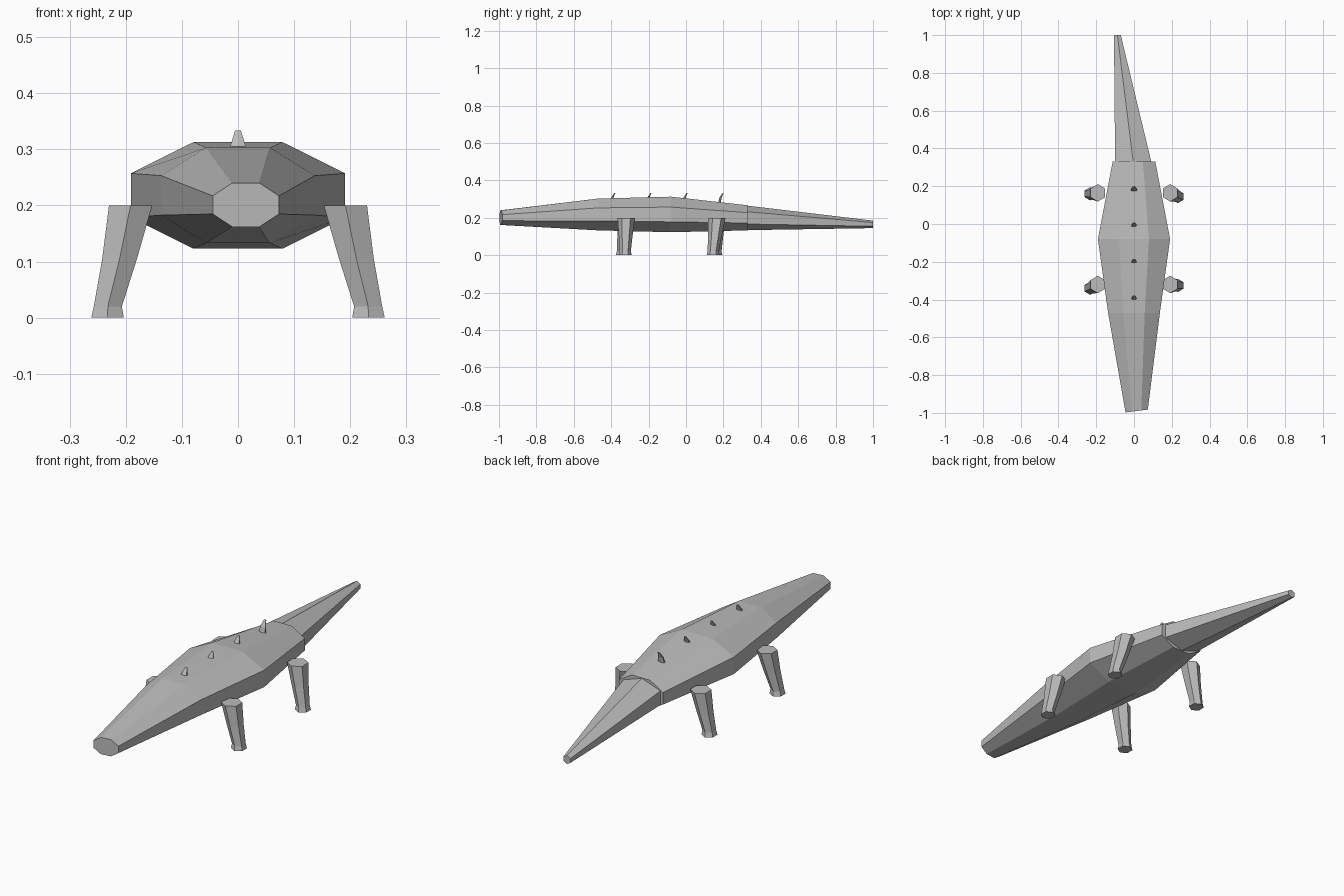
import bpy, bmesh, math
from mathutils import Vector

cube = bpy.data.objects.get("Cube")
if cube:
    bpy.data.objects.remove(cube, do_unlink=True)

mat = bpy.data.materials.new("plain grey")
mat.use_nodes = True
grey = (0.5, 0.5, 0.5, 1)
mat.diffuse_color = grey
mat.node_tree.nodes["Principled BSDF"].inputs["Base Color"].default_value = grey


def loft(name, rings, sides, start, axis, skew=0.0):
    """Skin n-sided rings (centre, half width, half depth) along the axis.
    skew slants the first ring sideways."""
    angles = [math.radians(start) + math.tau * i / sides for i in range(sides)]
    max_u = max(abs(math.cos(a)) for a in angles)
    max_v = max(abs(math.sin(a)) for a in angles)
    bm = bmesh.new()
    loops = []
    for k, (centre, half_u, half_v) in enumerate(rings):
        loop = []
        for a in angles:
            u = half_u * math.cos(a) / max_u
            v = half_v * math.sin(a) / max_v
            slant = skew * u if k == 0 else 0
            offset = Vector((u, slant, v)) if axis == "Y" else Vector((u, v, 0))
            loop.append(bm.verts.new(Vector(centre) + offset))
        loops.append(loop)
    for low, high in zip(loops, loops[1:]):
        for i in range(sides):
            j = (i + 1) % sides
            bm.faces.new((low[i], low[j], high[j], high[i]))
    bm.faces.new(loops[0])
    bm.faces.new(loops[-1])
    bmesh.ops.recalc_face_normals(bm, faces=bm.faces[:])
    mesh = bpy.data.meshes.new(name)
    bm.to_mesh(mesh)
    bm.free()
    mesh.materials.append(mat)
    obj = bpy.data.objects.new(name, mesh)
    bpy.context.collection.objects.link(obj)
    return obj


# Eight-sided body from snout to hips
loft("body", [
    ((0.014, -0.99, 0.201), 0.059, 0.039),
    ((0, -0.47, 0.218), 0.137, 0.085),
    ((0, -0.08, 0.218), 0.191, 0.095),
    ((0, 0.33, 0.2), 0.113, 0.067),
], 8, 22.5, "Y", skew=0.13)

# Six-sided tail, ridge up, swinging to one side
loft("tail", [
    ((-0.003, 0.32, 0.2), 0.097, 0.066),
    ((-0.088, 1.0, 0.165), 0.018, 0.02),
], 6, 30, "Y")

# Splayed six-sided legs with small flared feet
for name, side, hip_y, foot_y in (
    ("front_left_leg", 1, -0.32, -0.325),
    ("front_right_leg", -1, -0.32, -0.34),
    ("back_left_leg", 1, 0.165, 0.145),
    ("back_right_leg", -1, 0.165, 0.16),
):
    mid_y = (hip_y + foot_y) / 2
    loft(name, [
        ((side * 0.1915, hip_y, 0.2), 0.0385, 0.046),
        ((side * 0.211, mid_y, 0.105), 0.031, 0.037),
        ((side * 0.232, foot_y, 0.02), 0.025, 0.03),
        ((side * 0.2325, foot_y, 0), 0.029, 0.035),
    ], 6, 30, "Z")

# Row of small back-swept spines
for i in range(4):
    y = -0.388 + 0.193 * i
    loft(f"back_spine_{i + 1}", [
        ((0, y - 0.013, 0.275), 0.017, 0.007),
        ((0, y - 0.006, 0.308), 0.013, 0.006),
        ((0, y + 0.008, 0.334), 0.005, 0.003),
    ], 6, 30, "Z")
